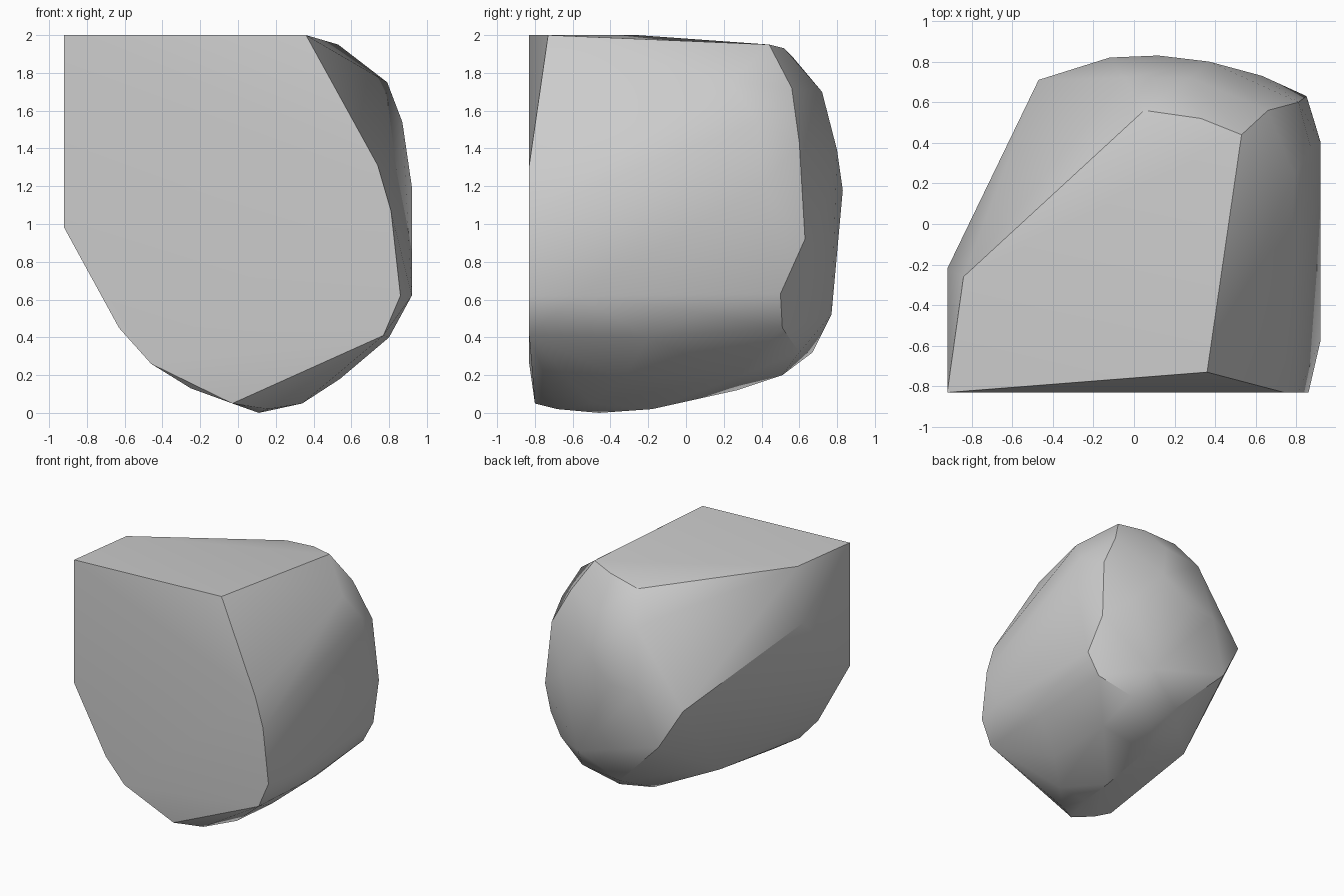
import bpy
import bmesh
import math

# Remove the default cube
default_cube = bpy.data.objects.get("Cube")
if default_cube:
    bpy.data.objects.remove(default_cube, do_unlink=True)


def make_material(name, colour):
    material = bpy.data.materials.new(name)
    material.use_nodes = True
    material.diffuse_color = colour
    shader = material.node_tree.nodes["Principled BSDF"]
    shader.inputs["Base Color"].default_value = colour
    return material


def hull_from_outlines(name, outlines, material):
    """Wrap a convex skin around the outlines and merge its flat areas."""
    bm = bmesh.new()
    for outline in outlines:
        for point in outline:
            bm.verts.new(point)
    result = bmesh.ops.convex_hull(bm, input=bm.verts[:])
    loose = {item for key in ("geom_interior", "geom_unused") for item in result[key]
             if isinstance(item, bmesh.types.BMVert)}
    bmesh.ops.delete(bm, geom=list(loose), context="VERTS")
    bmesh.ops.dissolve_limit(bm, angle_limit=math.radians(1),
                             verts=bm.verts[:], edges=bm.edges[:])
    bmesh.ops.recalc_face_normals(bm, faces=bm.faces[:])
    mesh = bpy.data.meshes.new(name)
    bm.to_mesh(mesh)
    bm.free()
    mesh.materials.append(material)
    obj = bpy.data.objects.new(name, mesh)
    bpy.context.collection.objects.link(obj)
    return obj


# Flat front face, given as x and z at one depth
front_y = -.83
front_rim = [(x, front_y, z) for x, z in (
    (-.92, 2), (-.92, .98), (-.63, .45), (-.46, .26),
    (.77, .41), (.86, .62), (.81, 1.07), (.74, 1.31))]

# Nearly level top face
top_rim = [(.36, -.73, 2), (.53, .44, 1.95), (.33, .52, 1.93),
           (.05, .56, 1.89), (-.84, -.26, 2)]

# Crease between the side and the back
back_crease = [(.66, .56, 1.72), (.81, .6, 1.43), (.85, .63, .92),
               (.89, .5, .63), (.79, .51, .45)]

# Bulging side
side_bulge = [(.79, .24, 1.75), (.87, .38, 1.54), (.92, .4, 1.2),
              (.92, -.57, .62), (.87, .08, .53), (.8, -.2, .4)]

# Rounded back
back_bulge = [(.28, .72, 1.7), (-.05, .72, 1.66), (.37, .8, 1.39),
              (.12, .83, 1.18), (-.12, .82, 1.18), (.63, .73, 1.1),
              (.45, .77, .52)]

# Sloping edge that bounds the undercut, and the undercut's low point
undercut = [(-.92, -.22, 1.57), (-.47, .71, 1.07), (-.28, .76, .74),
            (.14, .67, .32), (-.4, .13, .35)]

# Shallow underside
underside = [(-.03, -.8, .05), (-.25, -.78, .13), (.11, -.46, 0),
             (.16, -.68, .02), (.34, -.5, .05), (.12, -.18, .02),
             (.54, -.33, .18), (.54, .27, .19), (.11, .27, .12),
             (.25, .51, .2), (.53, .6, .32)]

stone_grey = make_material("stone grey", (.6, .6, .6, 1))
rock = hull_from_outlines(
    "rock",
    [front_rim, top_rim, back_crease, side_bulge, back_bulge, undercut, underside],
    stone_grey)

# Soft shading with the strong creases kept sharp
bpy.ops.object.select_all(action="DESELECT")
bpy.context.view_layer.objects.active = rock
rock.select_set(True)
bpy.ops.object.shade_smooth_by_angle(angle=math.radians(30))
